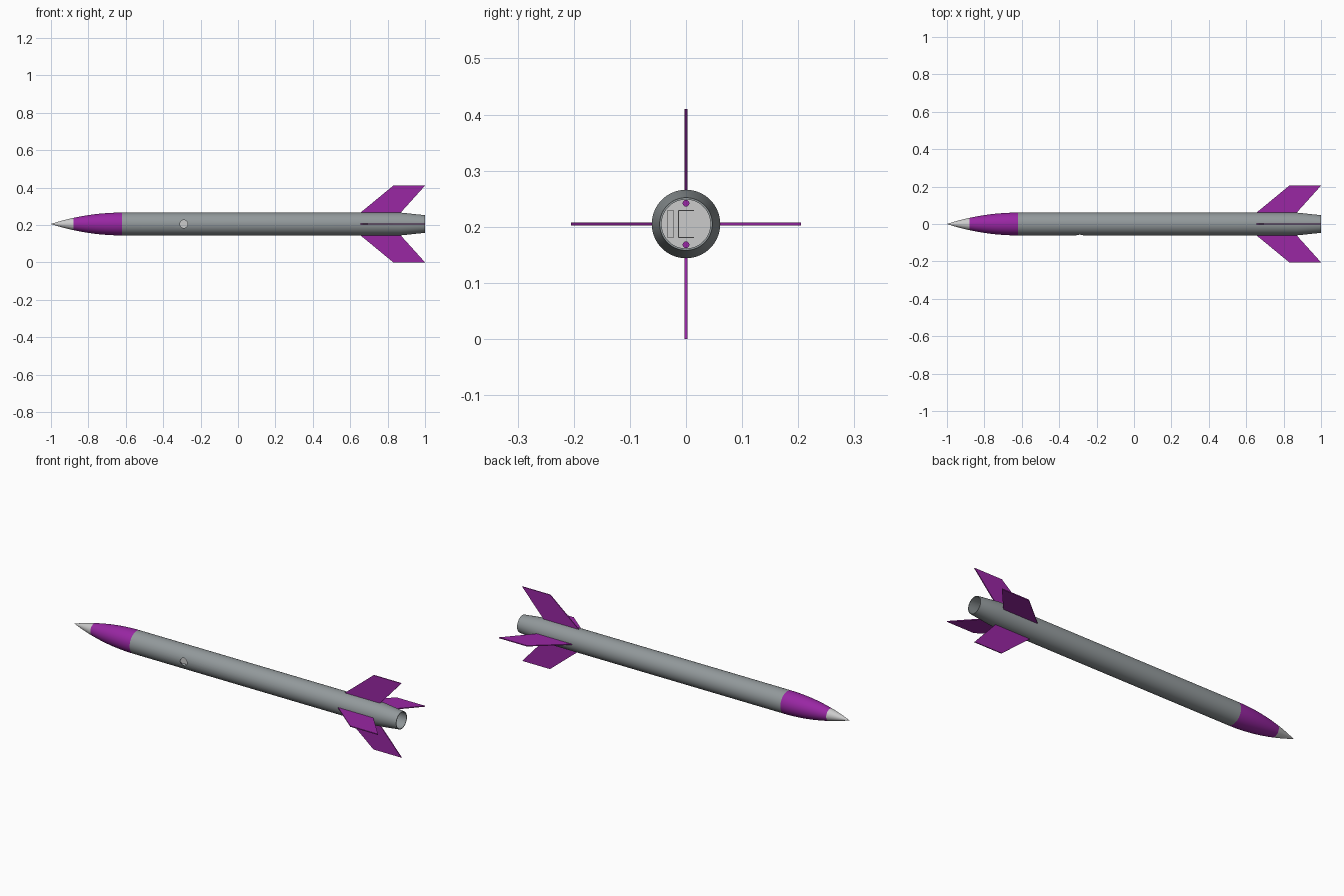
import bpy, bmesh, math
from mathutils import Matrix, Vector

if "Cube" in bpy.data.objects:
    bpy.data.objects.remove(bpy.data.objects["Cube"])

CZ = 0.205     # height of the rocket axis
R = 0.061      # body radius


def material(name, rgb):
    m = bpy.data.materials.new(name)
    m.diffuse_color = (*rgb, 1)
    m.use_nodes = True
    m.node_tree.nodes["Principled BSDF"].inputs["Base Color"].default_value = m.diffuse_color
    return m


purple = material("purple", (0.32, 0.02, 0.37))
dark_grey = material("dark_grey", (0.29, 0.32, 0.33))


def finish(name, bm, mat=None, smooth=False):
    bmesh.ops.recalc_face_normals(bm, faces=bm.faces)
    me = bpy.data.meshes.new(name)
    bm.to_mesh(me)
    bm.free()
    ob = bpy.data.objects.new(name, me)
    ob.location.z = CZ
    bpy.context.collection.objects.link(ob)
    if mat:
        me.materials.append(mat)
    if smooth:
        smooth_by_angle(ob)
    return ob


def smooth_by_angle(ob):
    bpy.ops.object.select_all(action='DESELECT')
    ob.select_set(True)
    bpy.context.view_layer.objects.active = ob
    bpy.ops.object.shade_smooth_by_angle(angle=math.radians(30))


def lathe(name, profile, mat=None, closed=False, smooth=True):
    """Revolve (x, radius) points around the rocket axis."""
    bm = bmesh.new()
    vs = [bm.verts.new((x, 0, r)) for x, r in profile]
    pairs = list(zip(vs, vs[1:])) + ([(vs[-1], vs[0])] if closed else [])
    es = [bm.edges.new(p) for p in pairs]
    bmesh.ops.spin(bm, geom=vs + es, cent=(0, 0, 0), axis=(1, 0, 0),
                   angle=math.tau, steps=72)
    bmesh.ops.remove_doubles(bm, verts=bm.verts, dist=1e-5)
    return finish(name, bm, mat, smooth)


def box(name, lo, hi, mat=None):
    lo, hi = Vector(lo), Vector(hi)
    bm = bmesh.new()
    bmesh.ops.create_cube(bm, size=1, matrix=Matrix.Translation((lo + hi) / 2)
                          @ Matrix.Diagonal((*(hi - lo), 1)))
    return finish(name, bm, mat)


def rod(name, x0, x1, y, z, r, mat=None):
    bm = bmesh.new()
    bmesh.ops.create_cone(bm, cap_ends=True, segments=24, radius1=r, radius2=r,
                          depth=x1 - x0,
                          matrix=Matrix.Translation(((x0 + x1) / 2, y, z))
                          @ Matrix.Rotation(math.pi / 2, 4, 'Y'))
    return finish(name, bm, mat, True)


# Nose: tangent ogive, split into a metal tip and a coloured cone
NOSE_END, TIP_END = -0.62, -0.88
RHO = (R * R + 0.38 ** 2) / (2 * R)


def ogive(x):
    return max(0, math.sqrt(RHO ** 2 - (x - NOSE_END) ** 2) - (RHO - R))


def ogive_points(a, b, n):
    return [(x, ogive(x)) for x in (a + (b - a) * i / n for i in range(n + 1))]


lathe("nose_tip", ogive_points(-1.0, TIP_END, 8) + [(TIP_END, 0)])
lathe("nose_cone", [(TIP_END, 0)] + ogive_points(TIP_END, NOSE_END, 16)
      + [(NOSE_END, 0)], purple)

# Hollow body tube with tapered tail
body = lathe("body_tube", [(NOSE_END, R), (0.87, R), (1.0, 0.047),
                           (1.0, 0.0435), (0.87, 0.057), (NOSE_END, 0.057)],
             dark_grey, closed=True, smooth=False)

# Camera window cut through the front wall
bm = bmesh.new()
bmesh.ops.create_cone(bm, cap_ends=True, segments=32, radius1=0.021,
                      radius2=0.021, depth=0.06,
                      matrix=Matrix.Translation((-0.29, -0.07, 0))
                      @ Matrix.Rotation(math.pi / 2, 4, 'X'))
cutter = finish("window_cutter", bm)
cutter.hide_render = True
mod = body.modifiers.new("window", 'BOOLEAN')
mod.operation, mod.solver, mod.object = 'DIFFERENCE', 'EXACT', cutter
bpy.context.view_layer.objects.active = body
bpy.ops.object.modifier_apply(modifier=mod.name)
bpy.data.objects.remove(cutter)
smooth_by_angle(body)

# Inner bulkhead, camera box behind the window, equipment sled and rods
lathe("bulkhead", [(-0.42, 0), (-0.42, 0.057), (-0.40, 0.057), (-0.40, 0)])
box("camera_box", (-0.33, -0.034, -0.024), (-0.25, -0.021, 0.024))
box("sled_board", (-0.40, -0.0145, -0.025), (-0.20, -0.0125, 0.025))
for s, side in ((1, "upper"), (-1, "lower")):
    z = sorted((s * 0.023, s * 0.025))
    box(side + "_sled_rail", (-0.40, -0.0125, z[0]), (-0.20, 0.014, z[1]))
    rod(side + "_rod", -0.40, -0.19, 0, s * 0.037, 0.006, purple)

# Four swept fins
outline = [(0.655, R), (0.83, 0.205), (1.0, 0.205), (0.87, R),
           (0.87, 0.058), (0.655, 0.058)]
T = 0.005
for i, label in enumerate(("top", "front", "bottom", "back")):
    bm = bmesh.new()
    face = bm.faces.new([bm.verts.new((x, -T / 2, r)) for x, r in outline])
    ext = bmesh.ops.extrude_face_region(bm, geom=[face])
    bmesh.ops.translate(bm, vec=(0, T, 0), verts=[
        v for v in ext["geom"] if isinstance(v, bmesh.types.BMVert)])
    bmesh.ops.rotate(bm, cent=(0, 0, 0), verts=bm.verts,
                     matrix=Matrix.Rotation(i * math.pi / 2, 3, 'X'))
    finish(label + "_fin", bm, purple)
